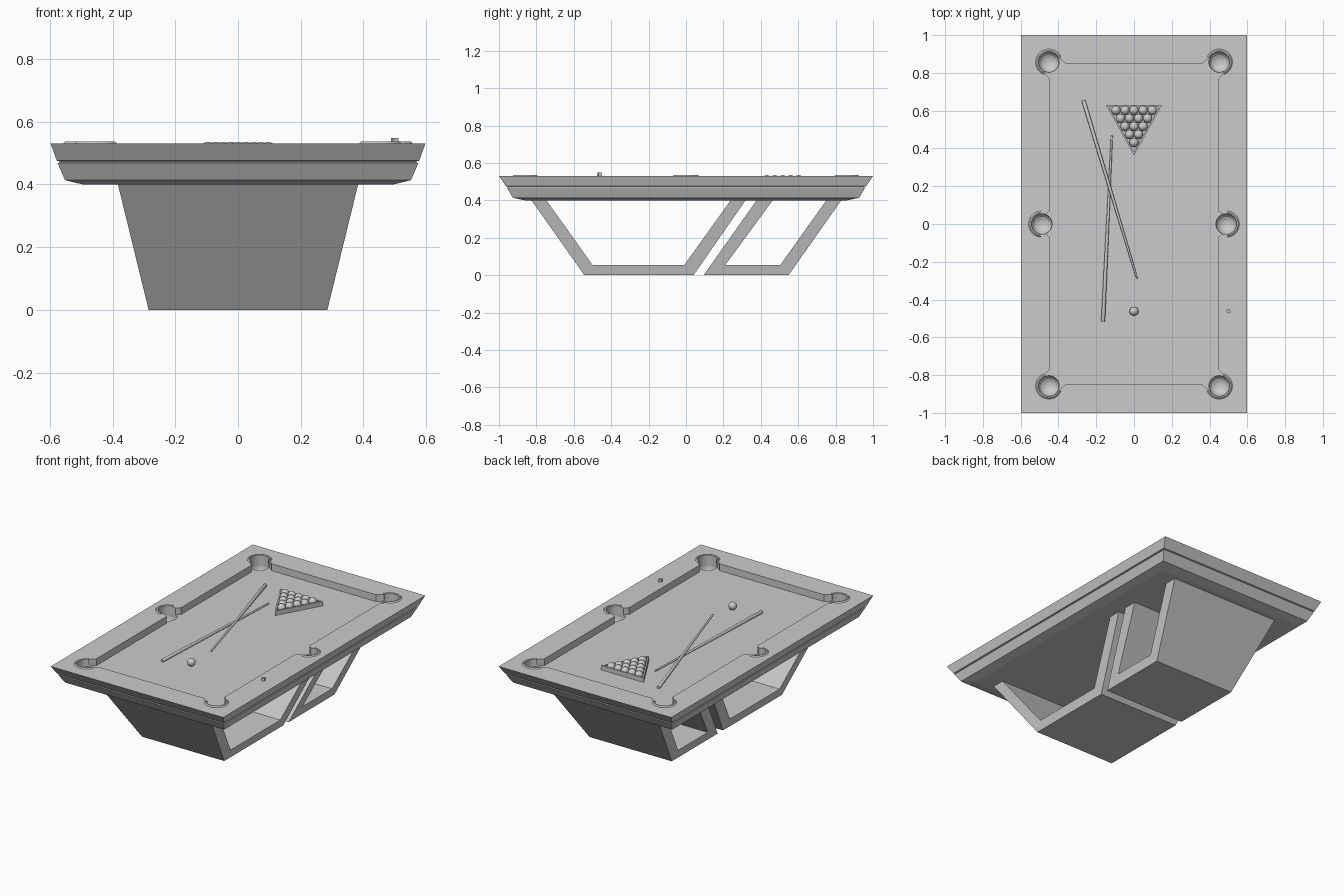
import bpy, bmesh
from math import sin, cos, pi, radians, atan2
from mathutils import Vector

if "Cube" in bpy.data.objects:
    bpy.data.objects.remove(bpy.data.objects["Cube"])

BED, TOP = 0.488, 0.531
CORNER, SIDE = (0.451, 0.857), (0.488, 0.0)


def make(name, verts, faces, smooth=False):
    me = bpy.data.meshes.new(name)
    me.from_pydata(verts, [], faces)
    bm = bmesh.new()
    bm.from_mesh(me)
    bmesh.ops.recalc_face_normals(bm, faces=bm.faces)
    bm.to_mesh(me)
    bm.free()
    ob = bpy.data.objects.new(name, me)
    bpy.context.collection.objects.link(ob)
    if smooth:
        bpy.ops.object.select_all(action='DESELECT')
        ob.select_set(True)
        bpy.context.view_layer.objects.active = ob
        bpy.ops.object.shade_smooth_by_angle(angle=radians(35))
    return ob


def loft(rings, closed=False):
    """Skin equal-sized rings; cap both ends unless closed into a loop."""
    n, m = len(rings[0]), len(rings)
    verts = [v for r in rings for v in r]
    faces = [(i * n + j, i * n + (j + 1) % n, (i + 1) % m * n + (j + 1) % n, (i + 1) % m * n + j)
             for i in range(m if closed else m - 1) for j in range(n)]
    if not closed:
        faces += [tuple(range(n)), tuple(range((m - 1) * n, m * n))]
    return verts, faces


def ring(cx, cy, r, z, n=40):
    return [(cx + r * cos(2 * pi * k / n), cy + r * sin(2 * pi * k / n), z) for k in range(n)]


# table body: sloped apron with a thin shadow groove
levels = [(0.495, 0.86, 0.40), (0.552, 0.925, 0.414), (0.575, 0.958, 0.468), (0.570, 0.953, 0.470),
          (0.570, 0.953, 0.474), (0.578, 0.963, 0.476), (0.598, 1.0, TOP)]
body = make("table_body", *loft([[(x, y, z), (-x, y, z), (-x, -y, z), (x, -y, z)] for x, y, z in levels]))

# playing bed recess, with flared jaws at the pockets
q = [(0.47, 0.05), (0.445, 0.07), (0.445, 0.767), (0.487, 0.815), CORNER, (0.403, 0.885), (0.361, 0.849)]
outline = (q + [(-x, y) for x, y in reversed(q)] + [(-x, -y) for x, y in q]
           + [(x, -y) for x, y in reversed(q)])
bed_cutter = make("bed_cutter", *loft([[(x, y, z) for x, y in outline] for z in (BED, 0.6)]))

# pocket cups
pockets = [(sx * CORNER[0], sy * CORNER[1]) for sx in (-1, 1) for sy in (-1, 1)]
pockets += [(-SIDE[0], 0), (SIDE[0], 0)]
cup = [(0.054, 0.6), (0.054, 0.465), (0.050, 0.447), (0.038, 0.432), (0.020, 0.424), (0.006, 0.422)]
verts, faces = [], []
for px, py in pockets:
    v, f = loft([ring(px, py, r, z) for r, z in cup])
    faces += [tuple(i + len(verts) for i in t) for t in f]
    verts += v
pocket_cutter = make("pocket_cutter", verts, faces)

for cutter in (bed_cutter, pocket_cutter):
    mod = body.modifiers.new(cutter.name, 'BOOLEAN')
    mod.operation, mod.solver, mod.object = 'DIFFERENCE', 'EXACT', cutter
    cutter.hide_render = True
    cutter.hide_set(True)

# raised C-shaped pocket rims
rim_profile = [(0.053, 0.500), (0.053, 0.534), (0.056, 0.537), (0.063, 0.537), (0.072, 0.529), (0.072, 0.500)]
for i, (px, py) in enumerate(pockets):
    mid = atan2(py, px) if py == 0 else atan2(pi * (1 if py > 0 else -1), pi * (1 if px > 0 else -1))
    half = radians(85 if py == 0 else 112)
    rings = []
    for k in range(33):
        a = mid - half + 2 * half * k / 32
        rings.append([(px + r * cos(a), py + r * sin(a), z) for r, z in rim_profile])
    make(f"pocket_rim_{i + 1}", *loft(rings), smooth=True)

# tapered open-frame legs
legs = {
    "front_leg": [(-0.826, 0.40), (-0.543, 0), (0.04, 0), (0.318, 0.40),
                  (0.238, 0.40), (-0.008, 0.056), (-0.50, 0.056), (-0.746, 0.40)],
    "back_leg": [(0.377, 0.40), (0.094, 0), (0.548, 0), (0.83, 0.40),
                 (0.75, 0.40), (0.505, 0.056), (0.211, 0.056), (0.463, 0.40)],
}
for name, prof in legs.items():
    make(name, *loft([[(s * (0.285 + 0.245 * z), y, z) for y, z in prof] for s in (-1, 1)]))


# balls
def ball(name, x, y, r=0.024):
    bpy.ops.mesh.primitive_uv_sphere_add(segments=24, ring_count=14, radius=r, location=(x, y, BED + r))
    bpy.context.object.name = name
    bpy.ops.object.shade_smooth()


for row in range(5):
    for k in range(row + 1):
        ball(f"rack_ball_{row + 1}_{k + 1}", (k - row / 2) * 0.048, 0.432 + row * 0.0425)
ball("cue_ball", 0, -0.462)

# triangular rack frame around the balls
centre = Vector((0, 0.541))
tri = [Vector(p) - centre for p in ((-0.148, 0.629), (0.148, 0.629), (0, 0.364))]
rings = [[(*(centre + p * s), z) for s, z in ((1, BED), (1, BED + 0.028), (0.9, BED + 0.028), (0.9, BED))]
         for p in tri]
make("rack_frame", *loft(rings, closed=True))


# cue sticks, tapered from butt to tip
def cue(name, butt, tip):
    a, b = Vector(butt), Vector(tip)
    rot = (b - a).to_track_quat('Z', 'Y')
    rings = []
    for t, r in ((0, 0.008), (0.006, 0.0105), (0.3, 0.009), (1, 0.005)):
        rings.append([a.lerp(b, t) + rot @ Vector(v) for v in ring(0, 0, r, 0, 16)])
    make(name, *loft(rings), smooth=True)


cue("cue_upper", (-0.268, 0.655, BED + 0.0105), (0.016, -0.289, BED + 0.030))
cue("cue_lower", (-0.164, -0.517, BED + 0.0105), (-0.117, 0.469, BED + 0.005))

# chalk cube on the rail
bpy.ops.mesh.primitive_cube_add(size=0.018, location=(0.50, -0.462, TOP + 0.009), rotation=(0, 0, radians(20)))
bpy.context.object.name = "chalk_cube"
